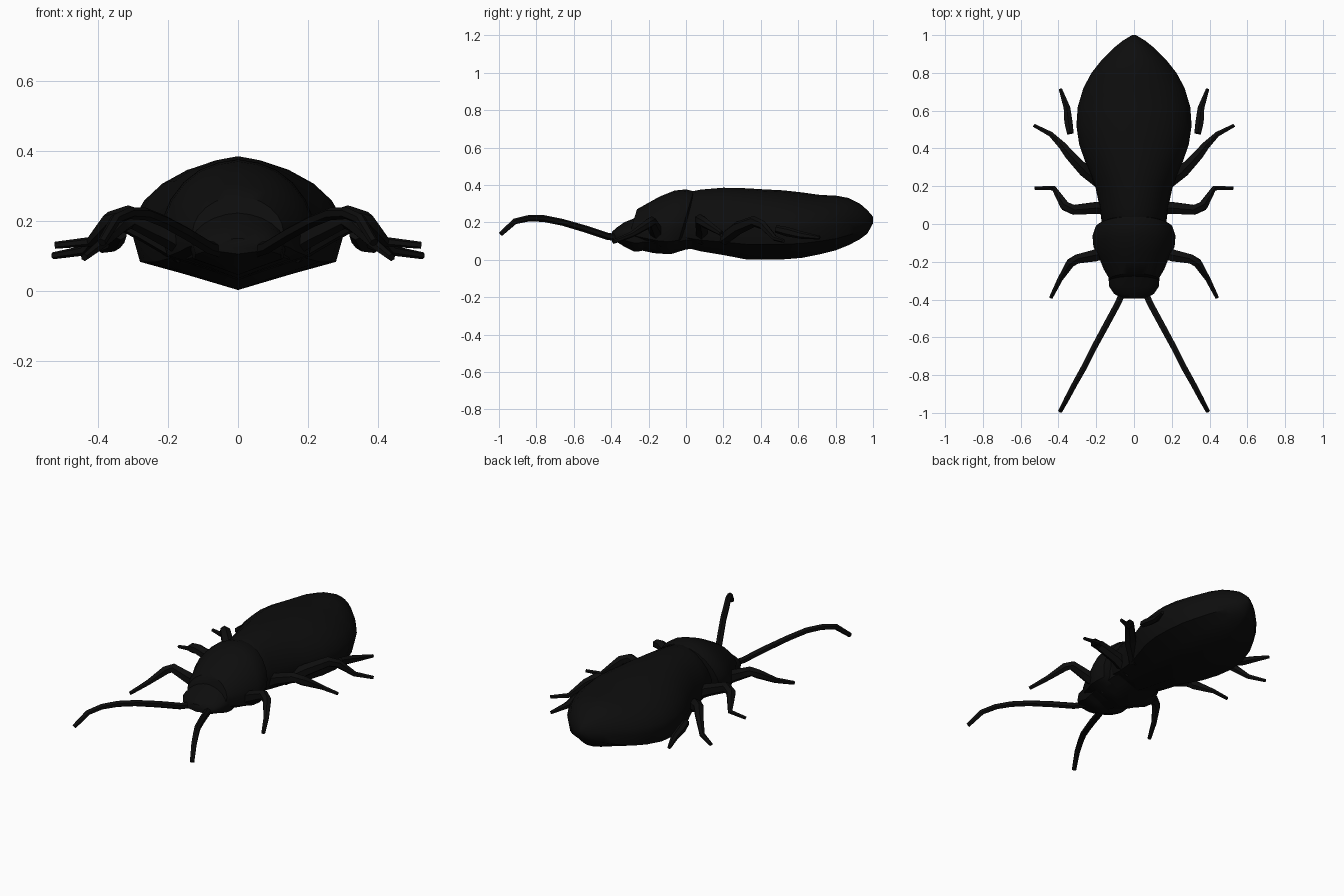
import bpy, bmesh, math
from mathutils import Vector

black = bpy.data.materials.new("near_black")
black.diffuse_color = (0.004, 0.004, 0.004, 1)


def finish(name, bm, angle=45):
    bmesh.ops.recalc_face_normals(bm, faces=bm.faces)
    me = bpy.data.meshes.new(name)
    bm.to_mesh(me)
    bm.free()
    me.materials.append(black)
    ob = bpy.data.objects.new(name, me)
    bpy.context.collection.objects.link(ob)
    bpy.ops.object.select_all(action='DESELECT')
    ob.select_set(True)
    bpy.context.view_layer.objects.active = ob
    bpy.ops.object.shade_smooth_by_angle(angle=math.radians(angle))
    return ob


def skin(bm, rings):
    """Bridge closed rings of points and cap both ends."""
    vs = [[bm.verts.new(p) for p in r] for r in rings]
    n = len(vs[0])
    for a, b in zip(vs, vs[1:]):
        for i in range(n):
            j = (i + 1) % n
            bm.faces.new((a[i], a[j], b[j], b[i]))
    bm.faces.new(vs[0])
    bm.faces.new(vs[-1])


# Half cross-section: domed back, shallow V belly (x fraction, height fraction)
HALF = [(0, 1), (.26, .955), (.5, .855), (.71, .68), (.88, .44), (.97, .2), (1, 0),
        (.92, -.52), (.5, -.73), (0, -1)]
SECTION = HALF + [(-x, z) for x, z in HALF[-2:0:-1]]


def body(name, stations, slant=0):
    """stations: y, half width, bottom z, edge z, top z."""
    bm = bmesh.new()
    rings = []
    for y, w, lo, mid, hi in stations:
        ring = []
        for x, f in SECTION:
            z = mid + f * ((hi - mid) if f > 0 else (mid - lo))
            ring.append((x * w, y + slant * (z - hi), z))
        rings.append(ring)
    skin(bm, rings)
    return finish(name, bm)


def limbs(name, path, radii, sides=6):
    """Tapered limb along a path, made on both sides of the body."""
    pts = [Vector(p) for p in path]
    for side, sx in (("left", -1), ("right", 1)):
        bm = bmesh.new()
        rings = []
        for i, p in enumerate(pts):
            t = (pts[min(i + 1, len(pts) - 1)] - pts[max(i - 1, 0)]).normalized()
            u = t.cross(Vector((0, 0, 1))).normalized()
            v = u.cross(t)
            ring = []
            for k in range(sides):
                a = math.tau * (k + .5) / sides
                q = p + (u * math.cos(a) + v * math.sin(a)) * radii[i]
                ring.append((q.x * sx, q.y, q.z))
            rings.append(ring)
        skin(bm, rings)
        finish(side + "_" + name, bm)


# Abdomen with closed wing cases
body("abdomen", [
    (-.05, .13, .09, .18, .33), (.0, .17, .065, .175, .36), (.08, .18, .045, .17, .375),
    (.2, .205, .025, .17, .385), (.32, .255, .002, .17, .382), (.42, .29, .002, .17, .376),
    (.52, .305, .002, .17, .371), (.62, .298, .01, .17, .36), (.72, .268, .03, .175, .346),
    (.8, .225, .05, .18, .343), (.87, .17, .078, .19, .33), (.93, .11, .11, .195, .3),
    (.97, .06, .14, .2, .265), (1.0, .01, .195, .21, .23)])

# Pronotum shield, rear rim slanting forward as it goes down
body("pronotum", [
    (-.262, .13, .1, .17, .27), (-.2, .16, .08, .17, .305), (-.14, .18, .06, .17, .338),
    (-.06, .215, .035, .17, .37), (.0, .22, .03, .17, .376), (.04, .205, .045, .17, .366),
    (.05, .16, .07, .17, .345)], slant=.3)

# Thorax underside joining the shield to head and abdomen
body("thorax", [
    (-.24, .13, .05, .15, .25), (-.17, .16, .035, .15, .27), (-.08, .175, .03, .15, .3),
    (.0, .165, .055, .16, .3), (.06, .15, .06, .16, .3)])

# Head, tilted down towards the mouth
body("head", [
    (-.395, .06, .105, .12, .15), (-.37, .105, .095, .13, .172), (-.33, .132, .07, .14, .2),
    (-.28, .135, .045, .14, .22), (-.25, .14, .045, .14, .24), (-.18, .14, .06, .15, .26)])

# Antennae
limbs("antenna",
      [(.05, -.34, .115), (.085, -.42, .125), (.15, -.54, .165), (.215, -.66, .2),
       (.265, -.76, .22), (.31, -.84, .222), (.35, -.915, .205), (.39, -.99, .138)],
      [.02, .019, .019, .018, .018, .017, .016, .013])

# Legs
limbs("front_leg",
      [(.1, -.13, .1), (.2, -.165, .16), (.3, -.185, .205), (.335, -.205, .19),
       (.39, -.29, .135), (.44, -.39, .095)],
      [.035, .036, .028, .026, .016, .011])
limbs("middle_leg",
      [(.1, .08, .11), (.2, .085, .17), (.32, .075, .215), (.365, .095, .2),
       (.425, .19, .14), (.525, .19, .13)],
      [.035, .036, .03, .028, .014, .01])
limbs("hind_leg",
      [(.16, .2, .11), (.26, .28, .17), (.34, .365, .205), (.375, .41, .185),
       (.44, .475, .115), (.53, .522, .1)],
      [.035, .036, .03, .024, .015, .01])
limbs("rear_leg_segment",
      [(.337, .48, .165), (.347, .54, .15), (.355, .615, .132), (.39, .715, .118)],
      [.02, .025, .02, .01])
